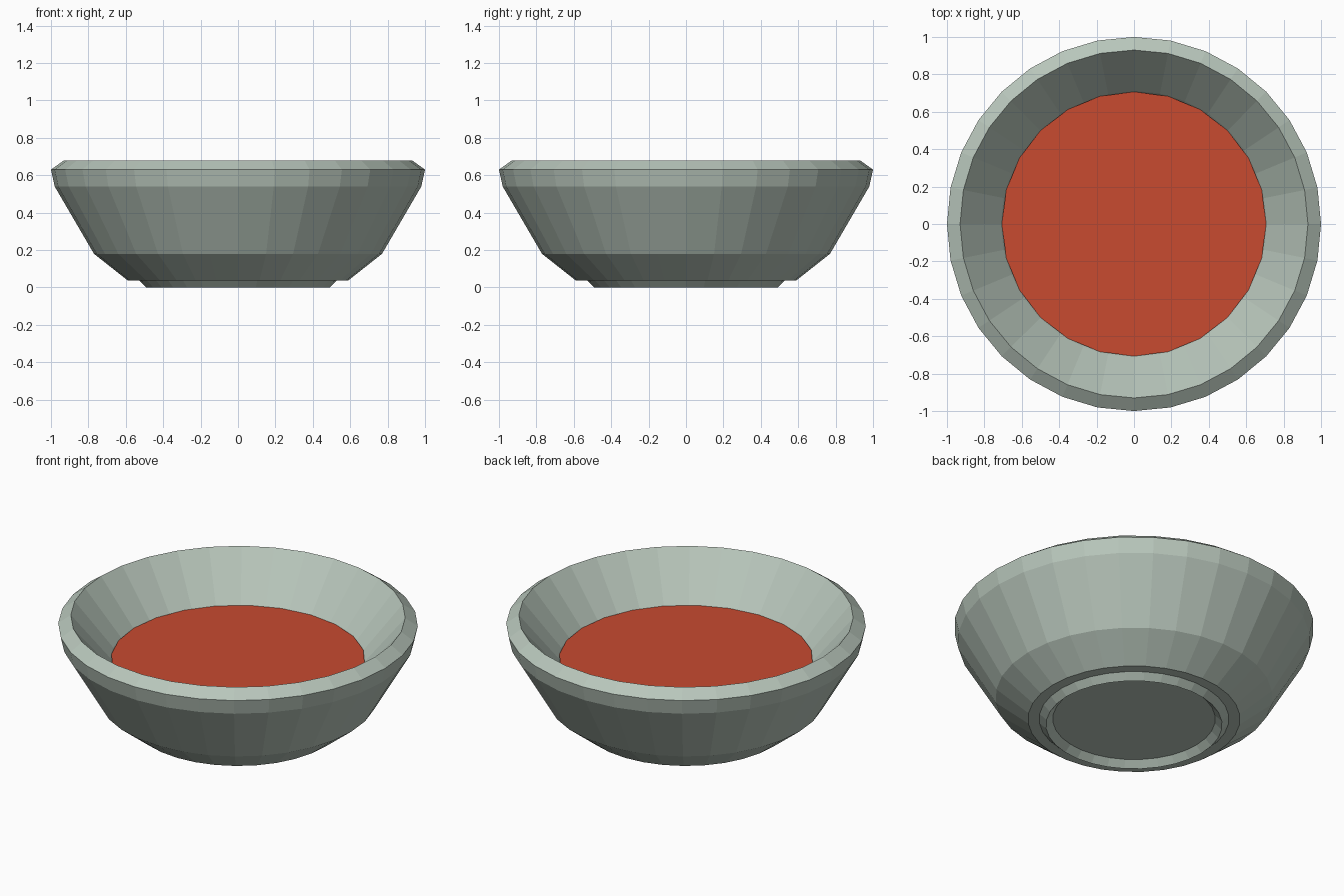
import bpy, bmesh, math

if "Cube" in bpy.data.objects:
    bpy.data.objects.remove(bpy.data.objects["Cube"])


def material(name, color):
    m = bpy.data.materials.new(name)
    m.diffuse_color = (*color, 1)
    m.use_nodes = True
    m.node_tree.nodes["Principled BSDF"].inputs["Base Color"].default_value = m.diffuse_color
    return m


glaze = material("grey_green_ceramic", (0.479, 0.565, 0.497))
red = material("red_soup", (0.578, 0.069, 0.030))


def lathe(name, profile, sides, mat):
    """Revolve (radius, z) points around z; open ends are capped with flat faces."""
    bm = bmesh.new()
    rings = []
    for r, z in profile:
        rings.append([bm.verts.new((r * math.cos(2 * math.pi * i / sides),
                                    r * math.sin(2 * math.pi * i / sides), z))
                      for i in range(sides)])
    for a, b in zip(rings, rings[1:]):
        for i in range(sides):
            j = (i + 1) % sides
            bm.faces.new((a[i], a[j], b[j], b[i]))
    bm.faces.new(rings[0][::-1])
    bm.faces.new(rings[-1])
    mesh = bpy.data.meshes.new(name)
    bm.to_mesh(mesh)
    bm.free()
    mesh.materials.append(mat)
    ob = bpy.data.objects.new(name, mesh)
    bpy.context.collection.objects.link(ob)
    return ob


# Bowl: underside, outer wall, bevelled rim, inner wall and inner floor
lathe("bowl", [(0.59, 0.038), (0.77, 0.18), (0.98, 0.54), (1.0, 0.63),
               (0.93, 0.68), (0.712, 0.42), (0.60, 0.27), (0.42, 0.14)], 32, glaze)

# Foot ring: diamond-section torus half sunk into the underside
bpy.ops.mesh.primitive_torus_add(major_radius=0.49, minor_radius=0.038,
                                 major_segments=32, minor_segments=4,
                                 location=(0, 0, 0.038))
foot = bpy.context.object
foot.name = "foot_ring"
foot.data.materials.append(glaze)

# Soup: shallow disc resting against the inner wall
lathe("soup", [(0.69, 0.405), (0.707, 0.42)], 24, red)
